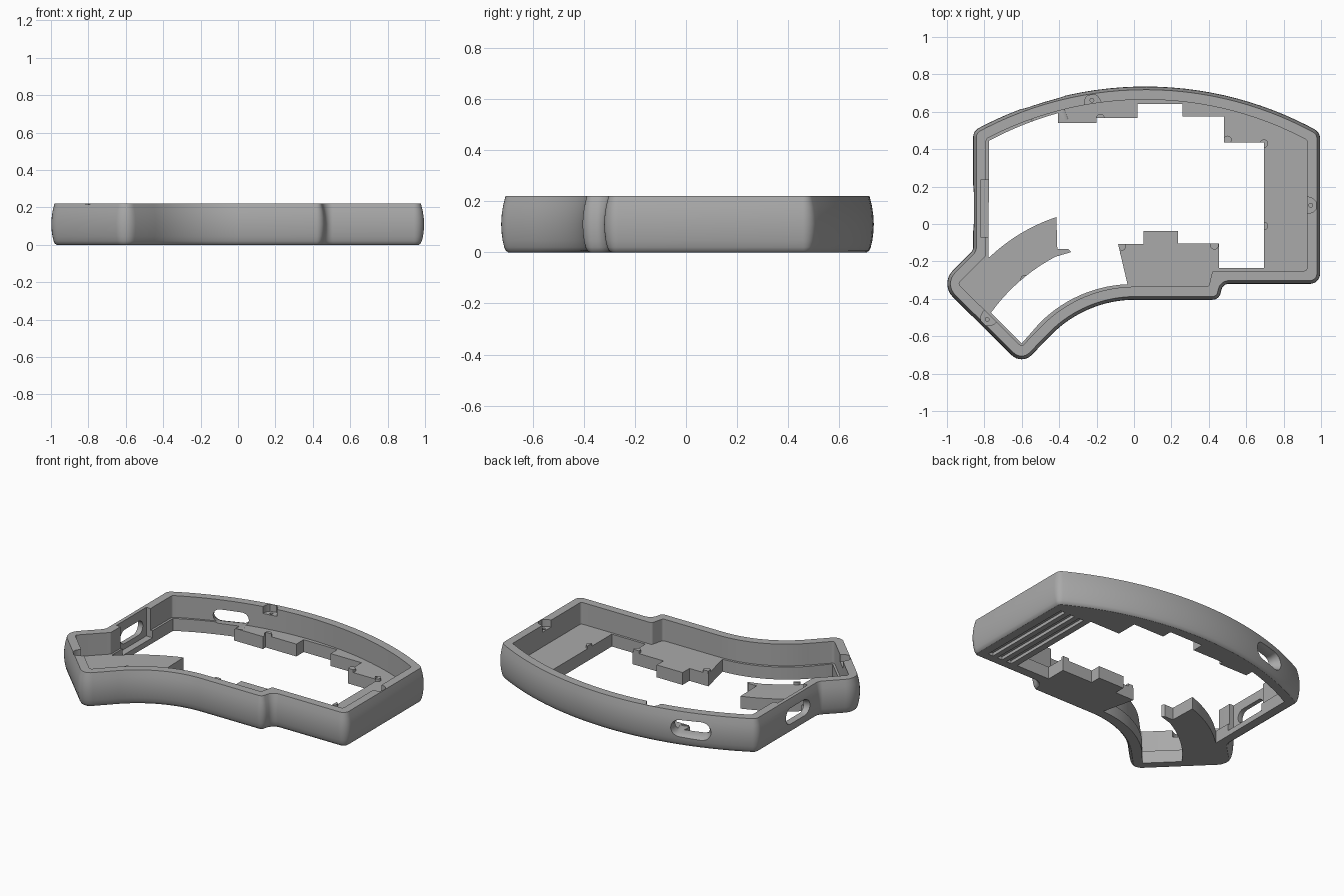
import bpy
from math import pi, cos, sin, tan
from mathutils import Vector

old = bpy.data.objects.get("Cube")
if old:
    bpy.data.objects.remove(old)

HEIGHT, FLOOR, WALL = 0.22, 0.08, 0.07

grey = bpy.data.materials.new("matte_grey")
grey.use_nodes = True
grey.diffuse_color = (0.4, 0.4, 0.4, 1)
grey.node_tree.nodes["Principled BSDF"].inputs["Base Color"].default_value = grey.diffuse_color


def arc(a, m, b, n):
    """Points on the circle through a, m and b, as corners with no rounding."""
    (ax, ay), (mx, my), (bx, by) = a, m, b
    d = 2 * (ax * (my - by) + mx * (by - ay) + bx * (ay - my))
    sa, sm, sb = ax * ax + ay * ay, mx * mx + my * my, bx * bx + by * by
    c = Vector(((sa * (my - by) + sm * (by - ay) + sb * (ay - my)) / d,
                (sa * (bx - mx) + sm * (ax - bx) + sb * (mx - ax)) / d))
    start, end = Vector(a) - c, Vector(b) - c
    out = []
    for i in range(n + 1):
        p = c + start.slerp(end, i / n).normalized() * start.length
        out.append((p.x, p.y, 0))
    return out


def inset(corners, dist, radius=None):
    """Move a counter-clockwise outline inwards by dist."""
    out = []
    for i, (x, y, r) in enumerate(corners):
        p = Vector((x, y))
        u = (p - Vector(corners[i - 1][:2])).normalized()
        v = (Vector(corners[(i + 1) % len(corners)][:2]) - p).normalized()
        n = Vector((-u.y - v.y, u.x + v.x))
        q = p + n * (dist / (1 + u.dot(v)))
        out.append((q.x, q.y, radius if radius is not None and r else r))
    return out


def rounded(corners, steps=8):
    """Replace every corner that has a radius by a fillet."""
    out = []
    for i, (x, y, r) in enumerate(corners):
        p = Vector((x, y))
        if not r:
            out.append((x, y, 0))
            continue
        u = (Vector(corners[i - 1][:2]) - p).normalized()
        v = (Vector(corners[(i + 1) % len(corners)][:2]) - p).normalized()
        half = u.angle(v) / 2
        a, b = (p + w * (r / tan(half)) for w in (u, v))
        c = p + (u + v).normalized() * (r / sin(half))
        for k in range(steps + 1):
            q = c + (a - c).slerp(b - c, k / steps).normalized() * r
            out.append((q.x, q.y, 0))
    return out


def loft(name, rings):
    """Closed solid through equal-length rings of 3D points."""
    n = len(rings[0])
    faces = [list(reversed(range(n))), [(len(rings) - 1) * n + i for i in range(n)]]
    for k in range(len(rings) - 1):
        for i in range(n):
            j = (i + 1) % n
            faces.append((k * n + i, k * n + j, (k + 1) * n + j, (k + 1) * n + i))
    mesh = bpy.data.meshes.new(name)
    mesh.from_pydata([p for ring in rings for p in ring], [], faces)
    mesh.materials.append(grey)
    obj = bpy.data.objects.new(name, mesh)
    bpy.context.collection.objects.link(obj)
    return obj


def prism(name, outline, z0, z1):
    return loft(name, [[(p[0], p[1], z) for p in outline] for z in (z0, z1)])


def disc(x, y, r, z0, z1):
    return prism("disc_tool", [(x + r * cos(i * pi / 12), y + r * sin(i * pi / 12)) for i in range(24)], z0, z1)


def apply(target, tool, operation="DIFFERENCE"):
    mod = target.modifiers.new("cut", "BOOLEAN")
    mod.object, mod.operation, mod.solver = tool, operation, "EXACT"
    bpy.context.view_layer.objects.active = target
    bpy.ops.object.modifier_apply(modifier=mod.name)
    bpy.data.objects.remove(tool)


def slot(centre, outward, length, height):
    """Stadium-shaped port through the wall, flaring at the outer face."""
    centre, outward = Vector(centre), Vector(outward).normalized()
    along = Vector((-outward.y, outward.x, 0))
    rings = []
    for depth, grow in ((-0.12, 0), (-0.02, 0), (0, 0.008), (0.05, 0.03)):
        r, ring = height / 2 + grow, []
        for i in range(26):
            t = -pi / 2 + pi * (i if i < 13 else i - 1) / 12
            side = (length - height) / 2 * (1 if i < 13 else -1)
            ring.append(centre + outward * depth + along * (side + r * cos(t)) + Vector((0, 0, r * sin(t))))
        rings.append(ring)
    return loft("port_tool", rings)


# Outline of the case, counter-clockwise, as x, y, corner radius
top_arc = arc((0.995, 0.49), (0.08, 0.735), (-0.86, 0.497), 28)
top_arc[0], top_arc[-1] = (0.995, 0.49, 0.055), (-0.86, 0.497, 0.055)
outline = top_arc + [(-0.86, -0.14, 0.04), (-1.04, -0.32, 0.1), (-0.6, -0.755, 0.075)]
outline += arc((-0.44, -0.59), (-0.24, -0.455), (0, -0.405), 16)
outline += [(0.455, -0.405, 0.045), (0.475, -0.32, 0.04), (0.995, -0.32, 0.055)]

# Bulging outer shell
profile = [(0, 0.028), (0.006, 0.019), (0.02, 0.012), (0.045, 0.006), (0.075, 0.002), (0.11, 0),
           (0.145, 0.002), (0.18, 0.007), (HEIGHT, 0.017)]
edge = rounded(outline)
case = loft("keyboard_case", [[(x, y, z) for x, y, _ in inset(edge, d)] for z, d in profile])

# Pocket inside the wall
apply(case, prism("pocket_tool", rounded(inset(outline, WALL, 0.015), 4), FLOOR, 0.4))

# Small standoffs on the floor
for x, y in ((-0.18, 0.567), (0.5, 0.45), (0.695, 0.43), (0.695, -0.01), (0.43, -0.115),
             (-0.065, -0.12), (-0.585, -0.295)):
    apply(case, disc(x, y, 0.022, 0.04, FLOOR + 0.018), "UNION")

# Stepped opening through the floor
opening = arc((-0.405, 0.593), (-0.6, 0.527), (-0.775, 0.445), 6)
opening += [(-0.778, -0.18, 0)]
opening += arc((-0.77, -0.175), (-0.61, -0.053), (-0.415, 0.037), 10)
opening += [(-0.41, -0.135, 0), (-0.35, -0.135, 0), (-0.335, -0.15, 0)]
opening += arc((-0.42, -0.175), (-0.61, -0.305), (-0.765, -0.475), 10)
opening += [(-0.6, -0.638, 0)]
opening += arc((-0.505, -0.53), (-0.27, -0.373), (-0.035, -0.322), 14)
opening += [(x, y, 0) for x, y in (
    (-0.085, -0.107), (0.05, -0.107), (0.05, -0.037), (0.235, -0.037), (0.235, -0.105),
    (0.455, -0.105), (0.455, -0.235), (0.695, -0.235), (0.695, 0.435), (0.48, 0.435),
    (0.48, 0.575), (0.26, 0.575), (0.26, 0.642), (0.02, 0.642), (0.02, 0.567),
    (-0.2, 0.567), (-0.2, 0.54), (-0.405, 0.54))]
apply(case, prism("opening_tool", opening, -0.1, 0.4))

# Recess inside the left-hand wall, and two ports
apply(case, prism("recess_tool", [(-0.82, -0.07), (-0.7, -0.07), (-0.7, 0.235), (-0.82, 0.235)], 0.035, 0.4))
apply(case, slot((-0.86, 0.085, 0.115), (-1, 0, 0), 0.23, 0.09))
apply(case, slot((-0.48, 0.637, 0.115), (-0.36, 0.93, 0), 0.22, 0.085))

# Screw notches in the rim
for x, y, dx, dy in ((-0.225, 0.662, -0.2, 0.98), (0.945, 0.1, 1, 0), (-0.785, -0.51, -0.707, -0.707)):
    c, o, s = Vector((x, y)), Vector((dx, dy)), Vector((dy, -dx))
    shape = [c + s * a + o * b for a, b in ((0.045, -0.06), (0.045, -0.015), (0.036, 0.012), (0.02, 0.028),
                                            (-0.02, 0.028), (-0.036, 0.012), (-0.045, -0.015), (-0.045, -0.06))]
    apply(case, prism("notch_tool", shape, 0.175, 0.4))
    apply(case, disc(x, y, 0.01, 0.1, 0.4))

# Long grooves underneath the wide side
for x in (0.755, 0.825, 0.895):
    apply(case, prism("groove_tool", [(x - 0.018, -0.24), (x + 0.018, -0.24), (x + 0.018, 0.42), (x - 0.018, 0.42)],
                      -0.1, 0.02))

bpy.ops.object.select_all(action="DESELECT")
case.select_set(True)
bpy.context.view_layer.objects.active = case
bpy.ops.object.shade_smooth_by_angle(angle=pi / 6)
